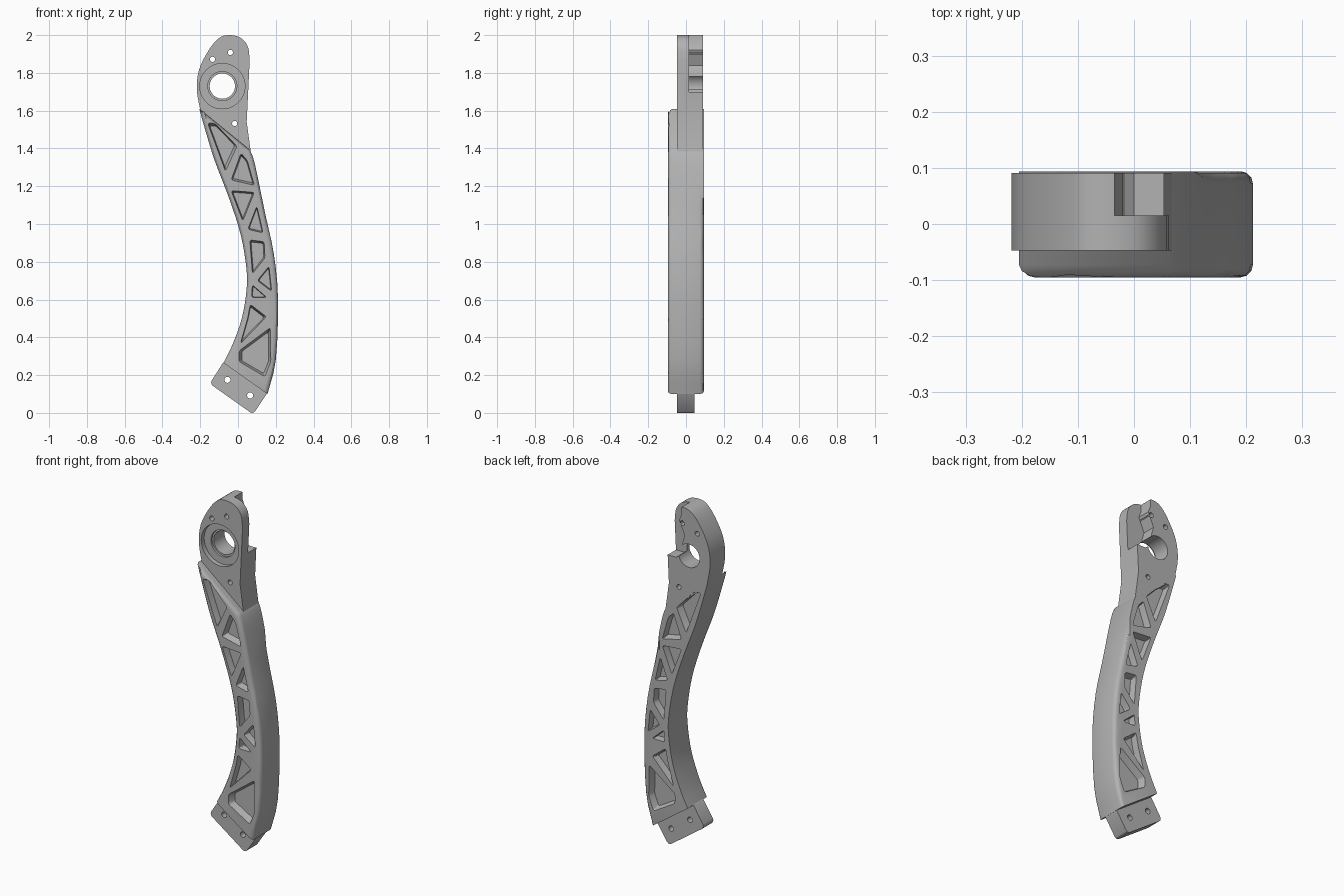
import bpy, bmesh, math
from mathutils import Vector

cube = bpy.data.objects.get("Cube")
if cube:
    bpy.data.objects.remove(cube)

metal = bpy.data.materials.new("grey_metal")
metal.use_nodes = True
GREY = (0.45, 0.45, 0.45, 1)
metal.diffuse_color = GREY
metal.node_tree.nodes["Principled BSDF"].inputs["Base Color"].default_value = GREY


def curve(pts, n=4):
    """Smooth open curve through the points."""
    p = [Vector(q) for q in pts]
    p = [2 * p[0] - p[1]] + p + [2 * p[-1] - p[-2]]
    out = []
    for a, b, c, d in zip(p, p[1:], p[2:], p[3:]):
        for i in range(n):
            t = i / n
            out.append(0.5 * (2 * b + (c - a) * t + (2 * a - 5 * b + 4 * c - d) * t * t
                              + (3 * b - a - 3 * c + d) * t ** 3))
    return [tuple(v) for v in out + [p[-2]]]


def circle(x, z, r, n=40):
    return [(x + r * math.cos(i * math.tau / n), z + r * math.sin(i * math.tau / n)) for i in range(n)]


def prism(name, pts, y0, y1, taper=1, corner=0, edge_rule=None, bevel=0.02):
    """Extrude an x-z outline from y0 to y1, with optional rounded corners and edges."""
    bm = bmesh.new()
    bm.faces.new([bm.verts.new((x, y0, z)) for x, z in pts])
    if corner:
        bmesh.ops.bevel(bm, geom=bm.verts[:], offset=corner, segments=3, profile=0.5, affect='VERTICES')
    bm.faces.ensure_lookup_table()
    face = bm.faces[0]
    mid = face.calc_center_median()
    ext = bmesh.ops.extrude_face_region(bm, geom=[face], use_keep_orig=True)
    for v in [g for g in ext["geom"] if isinstance(g, bmesh.types.BMVert)]:
        v.co = mid + (v.co - mid) * taper
        v.co.y = y1
    bmesh.ops.recalc_face_normals(bm, faces=bm.faces[:])
    if edge_rule:
        rim = [e for e in bm.edges if abs(e.verts[0].co.y - e.verts[1].co.y) < 1e-4 and edge_rule(e)]
        bmesh.ops.bevel(bm, geom=rim, offset=bevel, segments=3, profile=0.5, affect='EDGES')
        bmesh.ops.recalc_face_normals(bm, faces=bm.faces[:])
    me = bpy.data.meshes.new(name)
    bm.to_mesh(me)
    bm.free()
    ob = bpy.data.objects.new(name, me)
    bpy.context.collection.objects.link(ob)
    me.materials.append(metal)
    return ob


def cut(ob, cutters):
    """Subtract the cutters, keep the result and drop the cutters."""
    for c in cutters:
        c.hide_render = True
        m = ob.modifiers.new("cut", 'BOOLEAN')
        m.operation, m.solver, m.object = 'DIFFERENCE', 'EXACT', c
    dg = bpy.context.evaluated_depsgraph_get()
    me = bpy.data.meshes.new_from_object(ob.evaluated_get(dg))
    ob.modifiers.clear()
    ob.data = me
    for c in cutters:
        bpy.data.objects.remove(c)


# Curved arm
left = curve([(-0.077, 0.265), (-0.03, 0.36), (0.02, 0.5), (0.045, 0.65), (0.045, 0.76), (0.015, 0.94),
              (-0.045, 1.13), (-0.125, 1.34), (-0.18, 1.52), (-0.205, 1.61)])
right = curve([(0.065, 1.39), (0.09, 1.315), (0.145, 1.05), (0.19, 0.84), (0.212, 0.6),
               (0.2, 0.28), (0.156, 0.1)], 3)


def arm_edges(e):
    m = (e.verts[0].co + e.verts[1].co) / 2
    span = (e.verts[0].co - e.verts[1].co).length
    if span > 0.2 and m.z < 0.3:
        return False
    return m.y < 0 or (m.x > 0.12 and m.z < 1.3)


arm = prism("curved_arm", left + right, -0.095, 0.094, edge_rule=arm_edges, bevel=0.022)

# Truss pockets on both faces of the arm
pockets = [
    [(-0.165, 1.54), (-0.125, 1.54), (0.0, 1.41), (-0.065, 1.27)],
    [(0.015, 1.38), (0.05, 1.34), (0.09, 1.2), (-0.04, 1.23)],
    [(-0.04, 1.18), (0.09, 1.17), (0.025, 1.01)],
    [(0.1, 1.1), (0.135, 0.95), (0.05, 0.97)],
    [(0.06, 0.92), (0.14, 0.91), (0.145, 0.82), (0.075, 0.73)],
    [(0.165, 0.78), (0.18, 0.64), (0.1, 0.7)],
    [(0.075, 0.68), (0.155, 0.61), (0.07, 0.61)],
    [(0.065, 0.58), (0.155, 0.51), (0.01, 0.36), (0.05, 0.5)],
    [(0.0, 0.33), (0.175, 0.46), (0.178, 0.27), (0.145, 0.185), (0.0, 0.27)],
]
cutters = []
for p in pockets:
    for s in (-1, 1):
        cutters.append(prism("pocket_cutter", p, s * 0.11, s * 0.055, taper=0.8, corner=0.012))
cut(arm, cutters)

# Head plate that carries the bearing
head_left = curve([(-0.195, 1.58), (-0.218, 1.71), (-0.205, 1.82), (-0.155, 1.92), (-0.1, 1.985), (-0.045, 2.0),
                   (0.015, 1.985), (0.052, 1.94), (0.062, 1.87)])
head = prism("bearing_head", head_left + [(0.046, 1.54), (0.068, 1.38), (0.045, 1.38)], -0.047, 0.091)
bx, bz = -0.083, 1.73
head_cuts = [
    prism("step_cutter", [(-0.035, 2.1), (-0.035, 1.96), (-0.02, 1.92), (-0.055, 1.84), (-0.04, 1.79),
                          (-0.04, 1.73), (0.0, 1.7), (0.1, 1.7), (0.1, 2.1)], 0.015, 0.2),
    prism("bore_cutter", circle(bx, bz, 0.067), -0.2, 0.2),
    prism("seat_cutter", circle(bx, bz, 0.12), -0.2, -0.02),
    prism("lip_cutter", circle(bx, bz, 0.077), -0.1, -0.008),
]
for x, z in [(-0.135, 1.872), (-0.04, 1.908), (-0.018, 1.532)]:
    head_cuts.append(prism("hole_cutter", circle(x, z, 0.014, 16), -0.2, 0.2))
cut(head, head_cuts)

# Mounting tab at the foot
tab = prism("mounting_tab", [(-0.07, 0.28), (-0.15, 0.155), (0.08, -0.008), (0.165, 0.12)], -0.047, 0.044, corner=0.02)
cut(tab, [prism("hole_cutter", circle(x, z, 0.016, 16), -0.2, 0.2) for x, z in [(-0.056, 0.175), (0.064, 0.092)]])

for ob in (arm, head, tab):
    bpy.ops.object.select_all(action='DESELECT')
    ob.select_set(True)
    bpy.context.view_layer.objects.active = ob
    bpy.ops.object.shade_smooth_by_angle(angle=math.radians(30))
